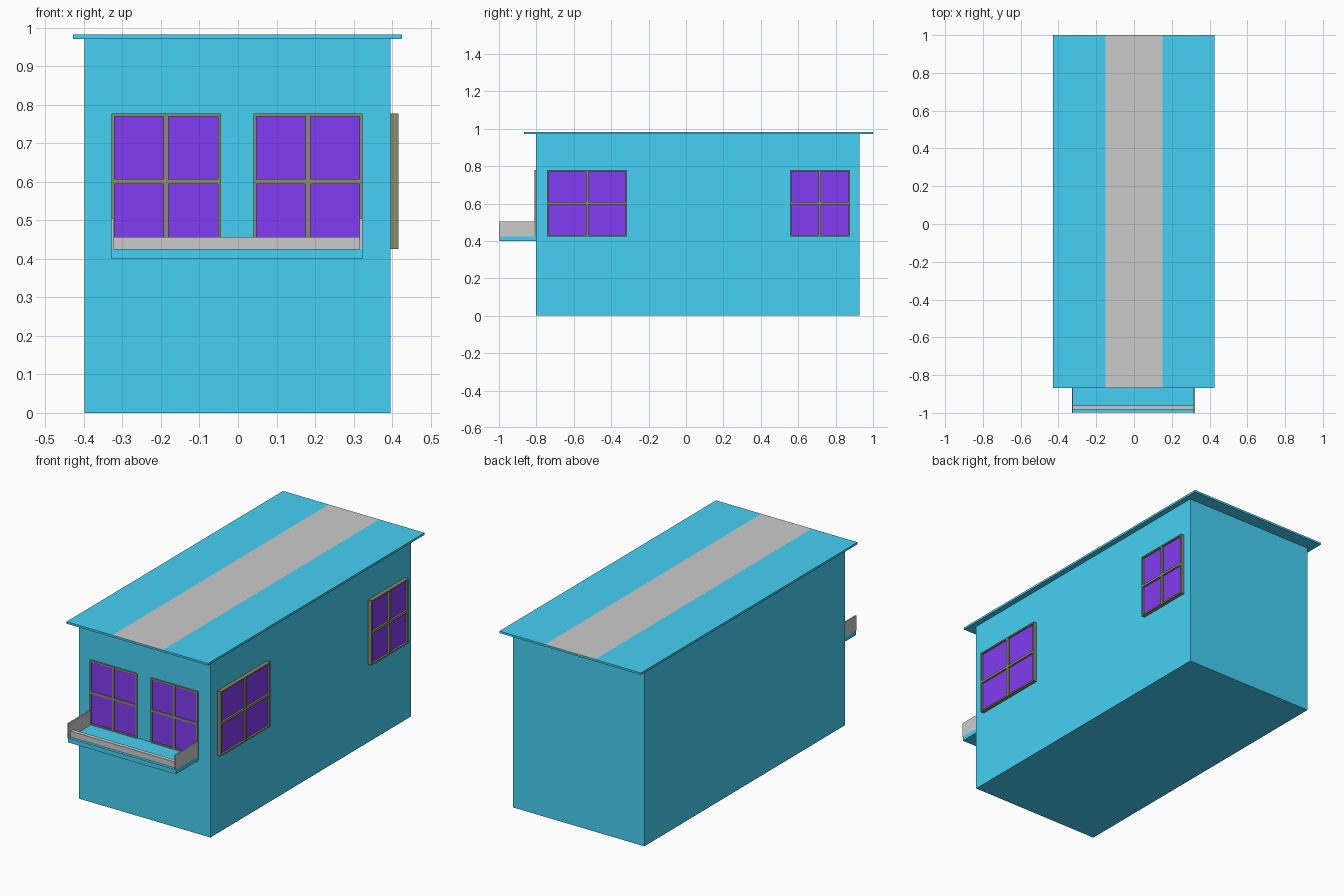
import bpy, bmesh
from mathutils import Matrix, Vector

if "Cube" in bpy.data.objects:
    bpy.data.objects.remove(bpy.data.objects["Cube"])


def material(name, rgb):
    m = bpy.data.materials.new(name)
    m.diffuse_color = (*rgb, 1)
    m.use_nodes = True
    m.node_tree.nodes["Principled BSDF"].inputs["Base Color"].default_value = m.diffuse_color
    return m


BLUE = material("blue_paint", (0.06, 0.64, 0.91))
GLASS = material("violet_glass", (0.225, 0.045, 0.9))
FRAME = material("dark_frame", (0.25, 0.27, 0.15))
GREY = material("grey", (0.8, 0.8, 0.8))


def add_box(bm, x, y, z):
    size = Vector((x[1] - x[0], y[1] - y[0], z[1] - z[0]))
    centre = Vector((x[0] + x[1], y[0] + y[1], z[0] + z[1])) / 2
    bmesh.ops.create_cube(bm, size=1, matrix=Matrix.Translation(centre) @ Matrix.Diagonal((*size, 1)))


def finish(bm, name, *mats):
    bmesh.ops.recalc_face_normals(bm, faces=bm.faces)
    mesh = bpy.data.meshes.new(name)
    bm.to_mesh(mesh)
    bm.free()
    for m in mats:
        mesh.materials.append(m)
    ob = bpy.data.objects.new(name, mesh)
    bpy.context.collection.objects.link(ob)
    return ob


def boxes(name, mat, *specs):
    bm = bmesh.new()
    for s in specs:
        add_box(bm, *s)
    return finish(bm, name, mat)


# Four-pane window: u runs along the wall, d is the outward depth
def window(name, side, u, z, wall, depth, pane_depth):
    edge, bar = 0.008, 0.013
    uc, zc = sum(u) / 2, sum(z) / 2

    def place(us, zs, d):
        if side == "front":
            return us, (wall - d, wall), zs
        return (wall, wall + d), us, zs

    inner_z = (z[0] + edge, z[1] - edge)
    inner_u = (u[0] + edge, u[1] - edge)
    left, right = (inner_u[0], uc - bar / 2), (uc + bar / 2, inner_u[1])
    boxes(name + "_frame", FRAME,
          place((u[0], inner_u[0]), z, depth),
          place((inner_u[1], u[1]), z, depth),
          place(inner_u, (z[0], inner_z[0]), depth),
          place(inner_u, (inner_z[1], z[1]), depth),
          place((uc - bar / 2, uc + bar / 2), inner_z, depth),
          place(left, (zc - bar / 2, zc + bar / 2), depth),
          place(right, (zc - bar / 2, zc + bar / 2), depth))
    boxes(name + "_panes", GLASS,
          *[place(us, zs, pane_depth) for us in (left, right)
            for zs in ((inner_z[0], zc - bar / 2), (zc + bar / 2, inner_z[1]))])


# House body
boxes("body", BLUE, ((-0.398, 0.396), (-0.803, 0.927), (0, 0.971)))

# Flat roof with a grey stripe along the middle of its top
bm = bmesh.new()
add_box(bm, (-0.428, 0.426), (-0.867, 1.0), (0.971, 0.982))
for x in (-0.152, 0.152):
    bmesh.ops.bisect_plane(bm, geom=bm.verts[:] + bm.edges[:] + bm.faces[:],
                           plane_co=(x, 0, 0), plane_no=(1, 0, 0))
bm.normal_update()
for f in bm.faces:
    if f.normal.z > 0.9 and abs(f.calc_center_median().x) < 0.15:
        f.material_index = 1
finish(bm, "roof", BLUE, GREY)

# Windows
WZ = (0.425, 0.778)
window("front_window_left", "front", (-0.329, -0.044), WZ, -0.803, 0.007, 0.003)
window("front_window_right", "front", (0.040, 0.323), WZ, -0.803, 0.007, 0.003)
window("side_window_front", "right", (-0.743, -0.315), WZ, 0.396, 0.021, 0.011)
window("side_window_back", "right", (0.556, 0.876), WZ, 0.396, 0.021, 0.011)

# Balcony shelf with side panels and a low front rail
boxes("balcony_floor", BLUE, ((-0.329, 0.323), (-0.998, -0.803), (0.400, 0.425)))
boxes("balcony_sides", GREY, *[((x, x + 0.007), (-1.0, -0.81), (0.425, 0.505)) for x in (-0.329, 0.316)])
boxes("balcony_rail", GREY, ((-0.322, 0.316), (-0.983, -0.961), (0.425, 0.457)))
